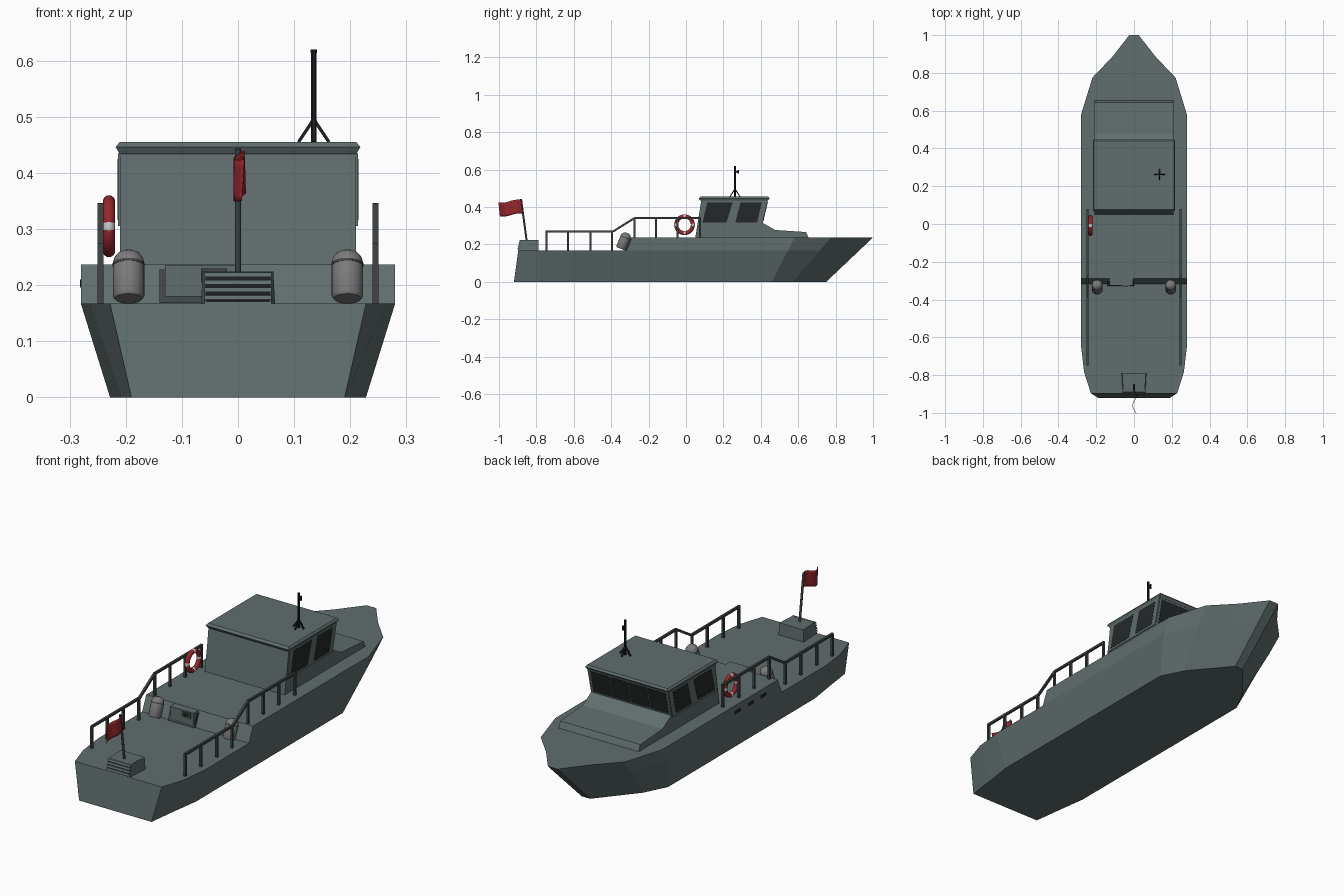
import bpy, bmesh, math
from mathutils import Vector, Matrix

if "Cube" in bpy.data.objects:
    bpy.data.objects.remove(bpy.data.objects["Cube"])


def mat(name, r, g, b):
    m = bpy.data.materials.new(name)
    m.diffuse_color = (r, g, b, 1)
    m.use_nodes = True
    m.node_tree.nodes["Principled BSDF"].inputs["Base Color"].default_value = m.diffuse_color
    return m


PAINT = mat("grey_paint", .12, .155, .155)
DARK = mat("dark_metal", .05, .058, .058)
BLACK = mat("black", .012, .014, .015)
GLASS = mat("dark_glass", .018, .022, .022)
RED = mat("red", .3, .02, .025)
WHITE = mat("white", .75, .75, .75)
STEEL = mat("pale_grey", .2, .2, .2)


def finish(name, bm, m, smooth=False):
    bmesh.ops.recalc_face_normals(bm, faces=bm.faces)
    me = bpy.data.meshes.new(name)
    bm.to_mesh(me)
    bm.free()
    me.materials.append(m)
    for p in me.polygons:
        p.use_smooth = smooth
    ob = bpy.data.objects.new(name, me)
    bpy.context.collection.objects.link(ob)
    if smooth:
        bpy.ops.object.select_all(action='DESELECT')
        bpy.context.view_layer.objects.active = ob
        ob.select_set(True)
        bpy.ops.object.shade_smooth_by_angle(angle=math.radians(40))
    return ob


def loft(name, loops, m, smooth=False, cap0=True, cap1=True):
    """Skin closed loops of equal length."""
    bm = bmesh.new()
    rings = [[bm.verts.new(p) for p in l] for l in loops]
    n = len(rings[0])
    for a, b in zip(rings, rings[1:]):
        for i in range(n):
            bm.faces.new((a[i], a[(i + 1) % n], b[(i + 1) % n], b[i]))
    if cap0:
        bm.faces.new(rings[0])
    if cap1:
        bm.faces.new(rings[-1])
    return finish(name, bm, m, smooth)


def prism(name, yz, x0, x1, m):
    return loft(name, [[(x, y, z) for y, z in yz] for x in (x0, x1)], m)


def box(name, lo, hi, m):
    return prism(name, [(lo[1], lo[2]), (hi[1], lo[2]), (hi[1], hi[2]), (lo[1], hi[2])],
                 lo[0], hi[0], m)


def bars(name, segs, r, m, sides=4):
    """Straight bars joined in one object."""
    bm = bmesh.new()
    for a, b in segs:
        a, b = Vector(a), Vector(b)
        d = b - a
        M = (Matrix.Translation((a + b) / 2) @ d.to_track_quat('Z', 'Y').to_matrix().to_4x4()
             @ Matrix.Rotation(math.pi / sides, 4, 'Z'))
        bmesh.ops.create_cone(bm, cap_ends=True, segments=sides, radius1=r, radius2=r,
                              depth=d.length, matrix=M)
    return finish(name, bm, m, sides > 6)


def mirrored(half):
    return half + [(-x, y, z) for x, y, z in reversed(half)]


# Hull: flat bottom, flared lower sides, raised foredeck
bottom = [(.19, -.92), (.208, -.78), (.228, -.64), (.228, .46), (.172, .57), (.097, .66), (.022, .75)]
sheer = [(.28, .58), (.22, .775), (.115, .885), (.025, 1.0)]
mid_bow = []
for (bx, by), (tx, ty) in zip(bottom[3:], sheer):
    mid_bow.append((bx + (tx - bx) * (1 if tx == .28 else .8), by + (ty - by) * .705, .167))
mid = [(.228, -.897, .167), (.264, -.785, .167), (.28, -.65, .167)] + mid_bow
loft("lower_hull", [mirrored([(x, y, 0) for x, y in bottom]), mirrored(mid)], PAINT)
loft("foredeck_hull", [mirrored([(.28, -.318, .167)] + mid_bow),
                       mirrored([(.28, -.288, .237)] + [(x, y, .237) for x, y in sheer])],
     PAINT, cap0=False)

# Step panel with a small control box
prism("step_panel", [(-.327, .168), (-.322, .18), (-.304, .228), (-.27, .228), (-.27, .168)], -.14, 0, DARK)
box("step_locker", (-.13, -.325, .18), (-.005, -.28, .236), PAINT)
box("control_box", (-.066, -.329, .205), (-.02, -.32, .23), DARK)
for x in (-.057, -.042):
    box("control_button", (x, -.331, .212), (x + .011, -.328, .223), BLACK)

# Hull drain slots, port side
for y in (.01, -.085, -.18):
    box("drain_slot", (-.2815, y - .022, .196), (-.278, y + .022, .21), BLACK)

# Wheelhouse with low trunk ahead of it
prism("wheelhouse", [(.05, .237), (.655, .237), (.642, .266), (.476, .277), (.41, .315),
                     (.438, .438), (.082, .438)], -.21, .21, PAINT)
loft("roof", [[(sx * w, y1 if sy > 0 else y0, z) for sx, sy in ((-1, -1), (1, -1), (1, 1), (-1, 1))]
              for w, y0, y1, z in ((.211, .075, .438, .434), (.218, .068, .447, .446), (.211, .078, .44, .455))],
     PAINT)

# Side frames and windows
win_a = [(.088, .316), (.216, .316), (.25, .425), (.114, .425)]
win_b = [(.263, .316), (.38, .316), (.405, .425), (.292, .425)]
for s in (-1, 1):
    prism("side_frame", [(.068, .305), (.405, .305), (.435, .435), (.084, .435)], s * .208, s * .2135, PAINT)
    for w in (win_a, win_b):
        prism("side_window", w, s * .21, s * .2145, GLASS)

# Forward-raked windscreen panes
for i in range(4):
    x = -.198 + i * .1
    prism("windscreen_pane", [(.40, .322), (.4135, .322), (.4375, .427), (.42, .427)], x, x + .095, GLASS)

# Mast with splayed feet
mx, my = .135, .262
feet = [((mx + dx, my + dy, .455), (mx, my, .496))
        for dx, dy in ((.027, 0), (-.027, 0), (0, .027), (0, -.027))]
bars("mast_feet", feet, .004, BLACK)
bars("mast", [((mx, my, .45), (mx, my, .616))], .0055, BLACK, 8)
bars("mast_cap", [((mx, my, .614), (mx, my, .62))], .006, BLACK, 8)
bars("mast_lamp", [((mx, my, .588), (mx, my + .018, .588)),
                   ((mx, my + .018, .578), (mx, my + .018, .598))], .005, BLACK, 8)

# Railings both sides, stepping up at the foredeck
for s in (-1, 1):
    x = s * .245
    path = [(x, -.75, .269), (x, -.39, .269), (x, -.275, .341), (x, .08, .341)]
    segs = list(zip(path, path[1:]))
    segs += [((x, y, .165), (x, y, .269)) for y in (-.745, -.63, -.51, -.395)]
    segs += [((x, y, .22), (x, y, .341)) for y in (-.275, -.16, -.045, .075)]
    bars("railing", segs, .0075, DARK)

# Tilted canisters by the step
prof = [(.024, 0), (.028, .005), (.028, .068), (.026, .077), (.019, .086), (.009, .091)]
for s in (-1, 1):
    rings = [[(r * math.cos(a), r * math.sin(a), z) for a in (math.tau * k / 24 for k in range(24))]
             for r, z in prof]
    can = loft("canister", rings, STEEL, True)
    can.location = (s * .195, -.348, .176)
    can.rotation_euler = (-.38, 0, 0)
    band = loft("canister_band", [[(.0287 * math.cos(math.tau * k / 24), .0287 * math.sin(math.tau * k / 24), z)
                                   for k in range(24)] for z in (.062, .067)], DARK, True)
    band.location, band.rotation_euler = can.location, can.rotation_euler

# Life ring with white bands
bpy.ops.mesh.primitive_torus_add(major_segments=48, minor_segments=14, major_radius=.0445,
                                 minor_radius=.0108, location=(-.23, -.008, .305),
                                 rotation=(0, math.pi / 2, 0))
ring = bpy.context.object
ring.name = "life_ring"
ring.data.materials.append(RED)
ring.data.materials.append(WHITE)
for p in ring.data.polygons:
    a = math.atan2(p.center.y, p.center.x) % (math.pi / 2)
    p.material_index = int(min(a, math.pi / 2 - a) < .13)
    p.use_smooth = True

# Stern vent box with louvres
loft("stern_box", [[(-.06, -.897, z0), (.06, -.897, z0), (.066, -.788, z0), (-.066, -.788, z0)]
                   if z0 < .2 else
                   [(-.057, -.884, z0), (.057, -.884, z0), (.063, -.79, z0), (-.063, -.79, z0)]
                   for z0 in (.165, .224)], PAINT)
prism("vent_recess", [(-.898, .17), (-.88, .17), (-.88, .221), (-.887, .221)], -.057, .057, BLACK)
for i in range(4):
    z, y = .174 + i * .0135, -.899 + i * .003
    prism("louvre", [(y - .003, z), (y + .014, z + .003), (y + .014, z + .01), (y, z + .008)], -.06, .06, PAINT)

# Flag and staff
bars("flag_staff", [((0, -.852, .22), (0, -.882, .443))], .0055, DARK, 10)
bm = bmesh.new()
N, M = 14, 6
grid = []
for i in range(N + 1):
    u = i / N
    grid.append([bm.verts.new((.011 * math.sin(u * 6.5 + .5 * j / M) * min(1, u * 3) + .003,
                               -.873 - .122 * u - .008 * j / M,
                               .364 + .074 * j / M - .014 * u + .004 * math.sin(u * 6.3)))
                 for j in range(M + 1)])
for i in range(N):
    for j in range(M):
        bm.faces.new((grid[i][j], grid[i + 1][j], grid[i + 1][j + 1], grid[i][j + 1]))
flag = finish("flag", bm, RED, True)
sol = flag.modifiers.new("thickness", 'SOLIDIFY')
sol.thickness = .002
